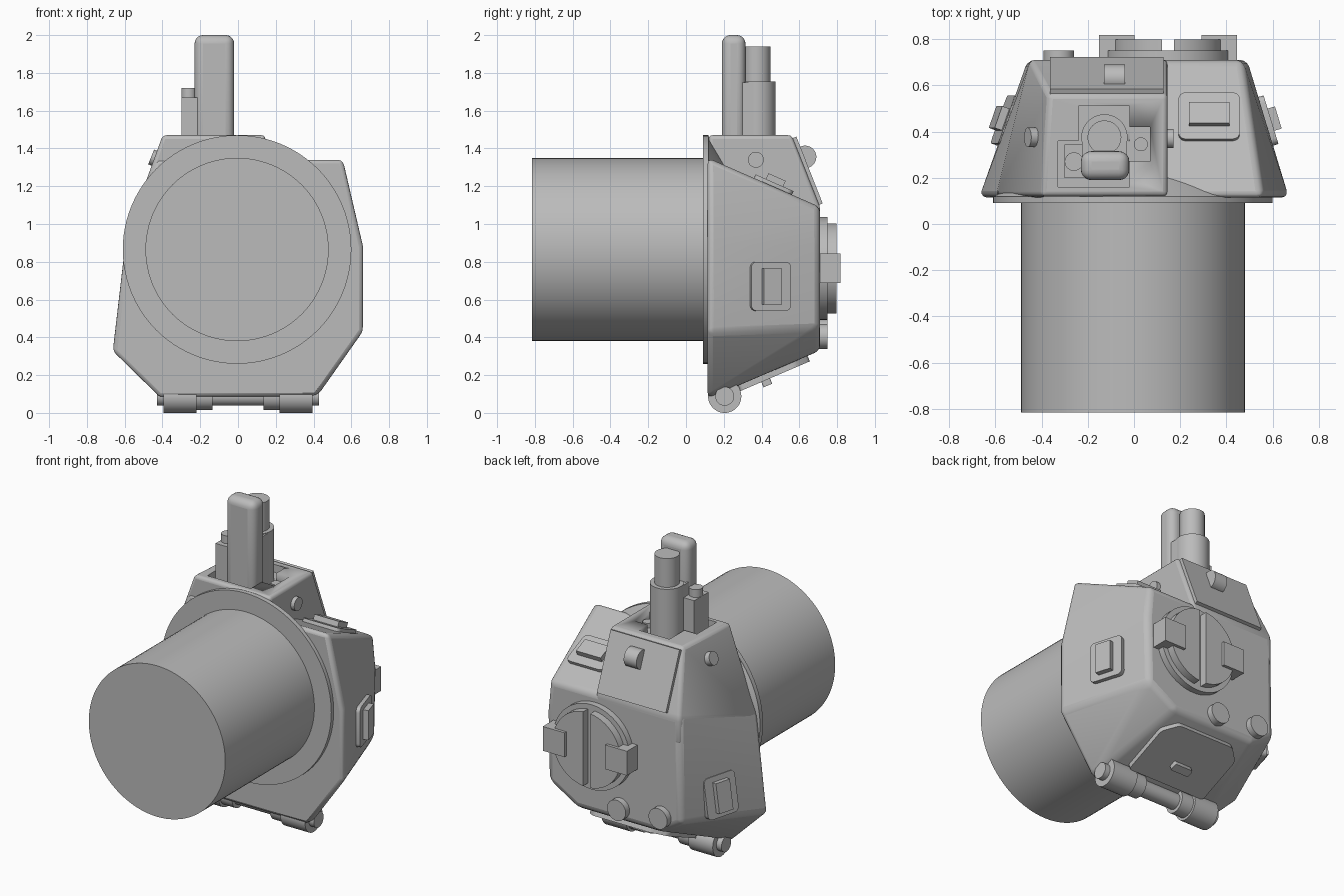
import bpy, bmesh, math
from mathutils import Vector, Matrix

cube = bpy.data.objects.get("Cube")
if cube:
    bpy.data.objects.remove(cube)

grey = bpy.data.materials.new("plain grey")
grey.use_nodes = True
GREY = (0.5, 0.5, 0.5, 1)
grey.diffuse_color = GREY
grey.node_tree.nodes["Principled BSDF"].inputs["Base Color"].default_value = GREY


def finish(name, bm, bevel=0.0, segments=3, cutters=()):
    """Turn a bmesh into a shaded object, with optional cuts and rounded edges."""
    bmesh.ops.recalc_face_normals(bm, faces=bm.faces)
    mesh = bpy.data.meshes.new(name)
    bm.to_mesh(mesh)
    bm.free()
    mesh.materials.append(grey)
    obj = bpy.data.objects.new(name, mesh)
    bpy.context.collection.objects.link(obj)
    if bevel:
        mod = obj.modifiers.new("round_edges", "BEVEL")
        mod.width, mod.segments, mod.limit_method = bevel, segments, "ANGLE"
        mod.angle_limit = math.radians(15)
    for cutter in cutters:
        mod = obj.modifiers.new("cut", "BOOLEAN")
        mod.object, mod.operation, mod.solver = cutter, "DIFFERENCE", "EXACT"
    bpy.ops.object.select_all(action="DESELECT")
    obj.select_set(True)
    bpy.context.view_layer.objects.active = obj
    bpy.ops.object.shade_smooth_by_angle(angle=math.radians(30))
    return obj


def hull(name, points, bevel=0.0):
    bm = bmesh.new()
    for p in points:
        bm.verts.new(p)
    out = bmesh.ops.convex_hull(bm, input=bm.verts)
    spare = {g for g in out["geom_interior"] + out["geom_unused"] if isinstance(g, bmesh.types.BMVert)}
    bmesh.ops.delete(bm, geom=list(spare), context="VERTS")
    bmesh.ops.dissolve_limit(bm, angle_limit=0.02, verts=bm.verts, edges=bm.edges)
    return finish(name, bm, bevel)


def box(name, lo, hi, bevel=0.0, segments=3):
    lo, hi = Vector(lo), Vector(hi)
    bm = bmesh.new()
    bmesh.ops.create_cube(bm, size=1, matrix=Matrix.Translation((lo + hi) / 2) @ Matrix.Diagonal((*(hi - lo), 1)))
    return finish(name, bm, bevel, segments)


def rod(name, start, end, r1, r2=None, sides=48):
    """Cylinder or cone between two points."""
    start, end = Vector(start), Vector(end)
    turn = (end - start).to_track_quat("Z", "Y").to_matrix().to_4x4()
    bm = bmesh.new()
    bmesh.ops.create_cone(bm, cap_ends=True, segments=sides, radius1=r1, radius2=r1 if r2 is None else r2,
                          depth=(end - start).length, matrix=Matrix.Translation((start + end) / 2) @ turn)
    return finish(name, bm)


def plate(name, origin, across, normal, outline, depth, corner=0.0):
    """Extrude an outline on a slanted wall, rounding its corners."""
    n = Vector(normal).normalized()
    u = (Vector(across) - n * Vector(across).dot(n)).normalized()
    v = n.cross(u)
    bm = bmesh.new()
    verts = [bm.verts.new(Vector(origin) + u * a + v * b - n * 0.02) for a, b in outline]
    face = bm.faces.new(verts)
    if corner:
        bmesh.ops.bevel(bm, geom=verts, offset=corner, segments=4, affect="VERTICES", profile=0.5)
    out = bmesh.ops.extrude_face_region(bm, geom=bm.faces[:])
    moved = [g for g in out["geom"] if isinstance(g, bmesh.types.BMVert)]
    bmesh.ops.translate(bm, verts=moved, vec=n * (depth + 0.02))
    return finish(name, bm)


def rect(w, h):
    return [(-w / 2, -h / 2), (w / 2, -h / 2), (w / 2, h / 2), (-w / 2, h / 2)]


# Faceted housing, lofted from a wide front outline to a smaller back one
front = [(-.67, .32), (-.42, .075), (.42, .075), (.67, .43), (.67, .88), (.56, 1.35), (-.44, 1.35), (-.6, .92)]
back = [(-.46, .42), (-.31, .33), (.28, .33), (.48, .45), (.49, .88), (.47, 1.09), (-.45, 1.09)]
hull("housing", [(x, .115, z) for x, z in front] + [(x, .71, z) for x, z in back], .03)

# Raised tower on one side of the housing
tower = hull("tower", [(-.6, .12, .92), (-.4, .12, 1.47), (.145, .12, 1.47), (.145, .12, .92),
                       (-.37, .56, 1.47), (.145, .56, 1.47), (-.45, .71, 1.09), (.145, .71, 1.09),
                       (-.45, .71, .92), (.145, .71, .92)], .02)

# Stepped recess in the tower top
slots = [((-.33, .16), (-.02, .36)), ((-.24, .2), (-.02, .51)), ((-.06, .27), (.07, .42))]
for i, (lo, hi) in enumerate(slots):
    cutter = box(f"recess_cutter_{i}", (*lo, 1.42), (*hi, 1.6))
    cutter.hide_render = True
    cutter.hide_set(True)
    cutter.display_type = "WIRE"
    mod = tower.modifiers.new("recess", "BOOLEAN")
    mod.object, mod.operation, mod.solver = cutter, "DIFFERENCE", "EXACT"

# Big front barrel with flange
CX, CZ = -.005, .865
rod("barrel", (CX, -.815, CZ), (CX, .12, CZ), .485, sides=96)
rod("flange", (CX, .09, CZ), (CX, .12, CZ), .605, sides=96)
rod("flange_cone", (CX, .12, CZ), (CX, .22, CZ), .6, .44, sides=96)

# Periscope group on the tower
box("periscope_head", (-.23, .19, 1.4), (-.02, .315, 2), .045, 5)
box("periscope_web", (-.225, .25, 1.4), (-.03, .375, 1.75))
rod("periscope_base", (-.128, .375, 1.4), (-.128, .375, 1.755), .1)
rod("periscope_tube", (-.128, .375, 1.7), (-.128, .375, 1.94), .073)
box("side_post", (-.3, .2, 1.4), (-.215, .345, 1.67))
rod("side_post_cap", (-.26, .27, 1.66), (-.26, .27, 1.72), .04)
rod("recess_button", (.03, .345, 1.4), (.03, .345, 1.45), .03)

# Tower side knobs, sloped back panel and its clasp
rod("tower_knob_left", (.13, .37, 1.34), (.17, .37, 1.34), .042)
rod("tower_knob_right", (-.41, .375, 1.335), (-.46, .375, 1.355), .042)
slope = (0, .38, .15)
plate("back_panel", (-.118, .64, 1.28), (1, 0, 0), slope, rect(.49, .38), .015)
rod("clasp", (-.13, .63, 1.355), (-.04, .63, 1.355), .06)

# Round split hatch on the back, with two grips
HX, HZ = .147, .765
rod("hatch_ring", (HX, .69, HZ), (HX, .75, HZ), .272, sides=64)
for side, label in ((-1, "right"), (1, "left")):
    arc = [math.radians(-84 + 168 * i / 24) for i in range(25)]
    half = [(-side * .24 * math.cos(a), .24 * math.sin(a)) for a in arc]
    plate(f"hatch_half_{label}", (HX, .75, HZ), (-1, 0, 0), (0, 1, 0), half, .048)
    gx = HX + side * .222
    box(f"hatch_grip_{label}", (gx - .077, .7, HZ - .078), (gx + .077, .817, HZ + .078))

# Two round buttons below the hatch
for x, z, label in ((-.325, .43, "right"), (-.03, .405, "left")):
    rod(f"back_button_{label}", (x, .69, z), (x, .75, z), .066)

# Rounded plates with raised blocks on both sides and on the shoulder
mounts = [("left_side", (.572, .445, .67), (0, -1, 0), (.59, .18, 0), (.22, .26), (.1, .19)),
          ("right_side", (-.558, .445, .53), (0, -1, 0), (-.59, -.0, .06), (.22, .26), (.1, .19)),
          ("shoulder", (.325, .46, 1.198), (1, 0, 0), (0, .26, .59), (.265, .22), (.175, .1))]
mounts[1] = ("right_side", (-.548, .445, .53), (0, -1, 0), (-.59, .21, .08), (.22, .26), (.1, .19))
for label, origin, across, normal, outer, inner in mounts:
    plate(f"{label}_plate", origin, across, normal, rect(*outer), .022, .03)
    plate(f"{label}_block", origin, across, normal, rect(*inner), .055)

# Sloped bottom door with a small handle
down = (0, .255, -.595)
door = [(-.28, -.2), (.28, -.2), (.28, .12), (.2, .2), (-.2, .2), (-.28, .12)]
plate("bottom_door", (0, .46, .222), (-1, 0, 0), down, door, .03, .02)
plate("door_handle", (0, .41, .2), (1, 0, 0), down, rect(.13, .05), .06, .01)

# Hinge along the lower front edge
HY, HH = .205, .088
rod("hinge_pin", (-.43, HY, HH), (.43, HY, HH), .05)
for side, label in ((-1, "right"), (1, "left")):
    rod(f"hinge_barrel_{label}", (side * .22, HY, HH), (side * .395, HY, HH), .088)
    rod(f"hinge_collar_{label}", (side * .135, HY, HH), (side * .23, HY, HH), .072)
